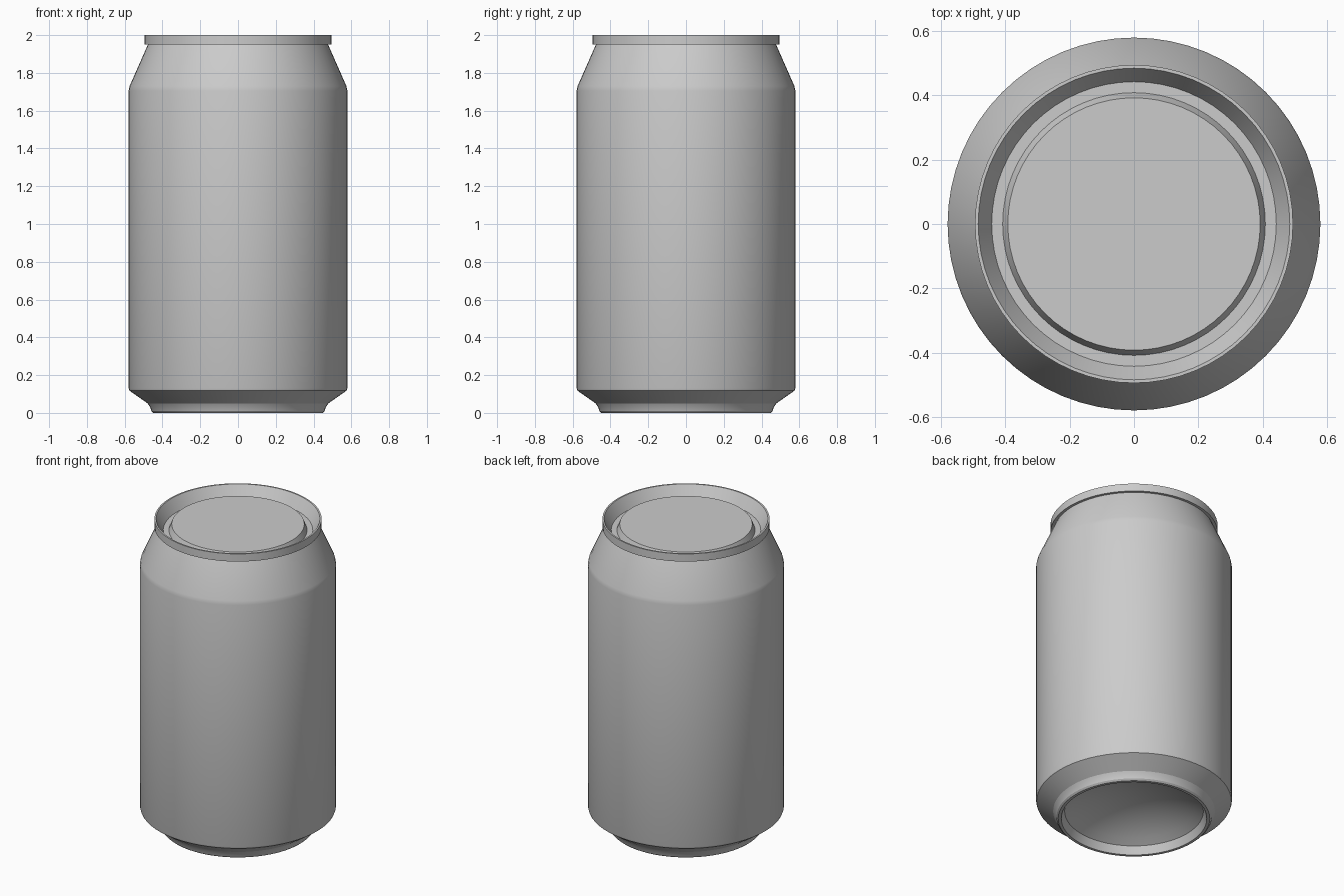
import bpy, bmesh, math

cube = bpy.data.objects.get("Cube")
if cube:
    bpy.data.objects.remove(cube, do_unlink=True)

SEGMENTS = 64

# Bare metal
metal = bpy.data.materials.new("grey_metal")
metal.use_nodes = True
grey = (0.6, 0.6, 0.6, 1)
metal.diffuse_color = grey
metal.node_tree.nodes["Principled BSDF"].inputs["Base Color"].default_value = grey


def lathe(name, profile, sharp_angle=25):
    """Turn (radius, height) points, listed from underside to top, about z."""
    bm = bmesh.new()
    rings = []
    for r, z in profile:
        if r == 0:
            rings.append([bm.verts.new((0, 0, z))] * SEGMENTS)
        else:
            turn = [math.tau * i / SEGMENTS for i in range(SEGMENTS)]
            rings.append([bm.verts.new((r * math.cos(a), r * math.sin(a), z)) for a in turn])
    for low, high in zip(rings, rings[1:]):
        for i in range(SEGMENTS):
            j = (i + 1) % SEGMENTS
            corners = dict.fromkeys((low[i], low[j], high[j], high[i]))
            bm.faces.new(list(corners))
    mesh = bpy.data.meshes.new(name)
    bm.to_mesh(mesh)
    bm.free()
    mesh.materials.append(metal)
    obj = bpy.data.objects.new(name, mesh)
    bpy.context.collection.objects.link(obj)
    bpy.ops.object.select_all(action="DESELECT")
    obj.select_set(True)
    bpy.context.view_layer.objects.active = obj
    bpy.ops.object.shade_smooth_by_angle(angle=math.radians(sharp_angle))
    return obj


# Concave dome underneath, with the standing ring around it
dome_radius, dome_edge, dome_rise = 0.41, 0.05, 0.12
sphere = (dome_radius ** 2 + dome_rise ** 2) / (2 * dome_rise)
half = math.asin(dome_radius / sphere)
dome = []
for k in range(9):
    a = half * k / 8
    dome.append((sphere * math.sin(a), dome_edge + dome_rise - sphere * (1 - math.cos(a))))
stand = [(0.43, 0), (0.448, 0), (0.458, 0.01), (0.465, 0.03), (0.478, 0.05)]
lathe("base", dome + stand)

# Lower taper, straight wall and shoulder
lathe("body", [(0.478, 0.05), (0.575, 0.118), (0.579, 0.13), (0.579, 1.705),
               (0.574, 1.73), (0.477, 1.95)])

# Rim with overhanging lip, countersunk groove and raised lid panel
lathe("rim", [(0.477, 1.95), (0.494, 1.95), (0.494, 2), (0.484, 2)])
lathe("lid", [(0.484, 2), (0.442, 1.925), (0.408, 1.925), (0.392, 1.965), (0, 1.965)])
